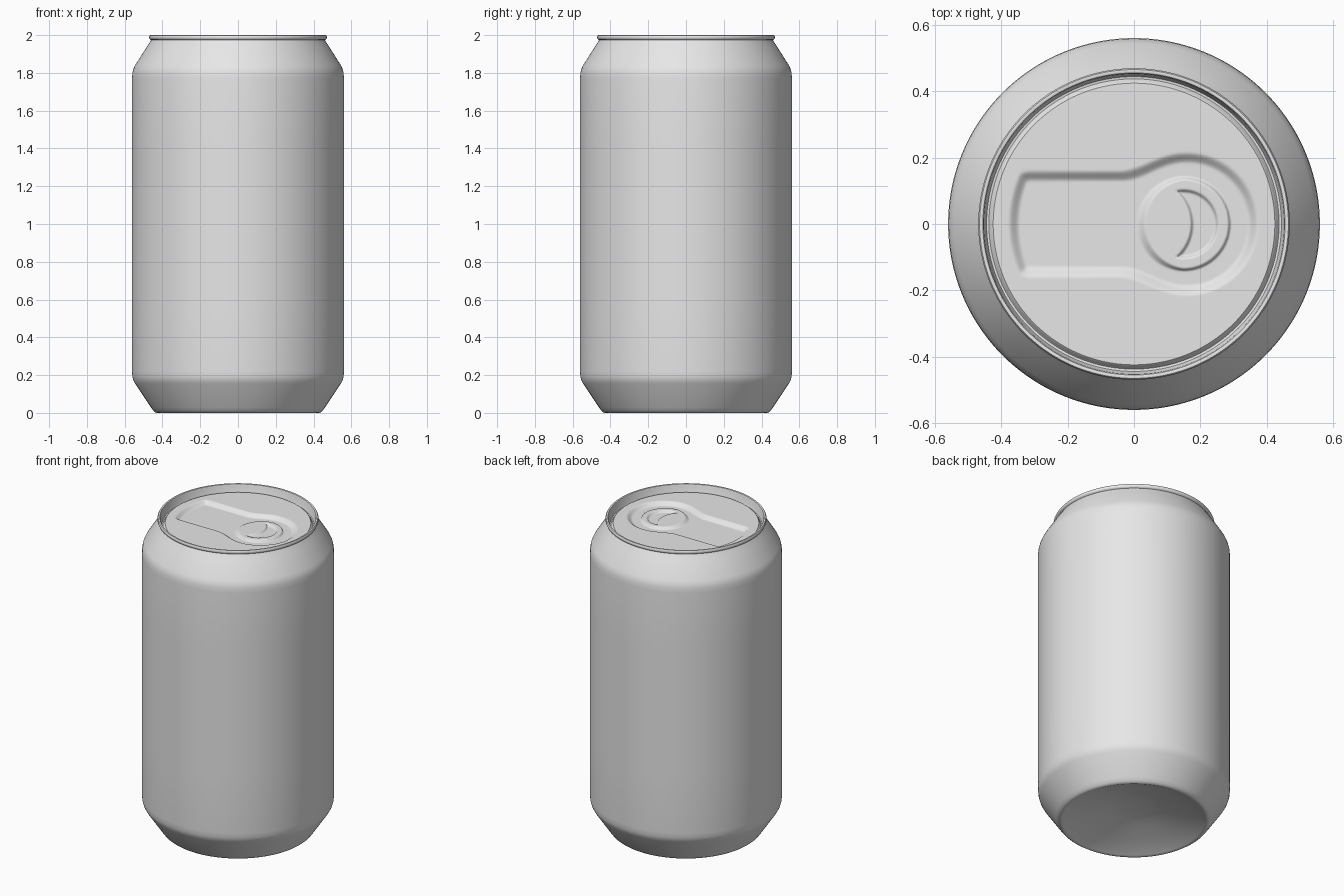
import bpy, bmesh, math
from math import cos, sin, hypot, pi

if "Cube" in bpy.data.objects:
    bpy.data.objects.remove(bpy.data.objects["Cube"])

metal = bpy.data.materials.new("plain grey metal")
metal.diffuse_color = (0.8, 0.8, 0.8, 1)
metal.use_nodes = True
metal.node_tree.nodes["Principled BSDF"].inputs["Base Color"].default_value = metal.diffuse_color


def finish(bm, name, angle):
    bmesh.ops.recalc_face_normals(bm, faces=bm.faces)
    me = bpy.data.meshes.new(name)
    bm.to_mesh(me)
    bm.free()
    me.materials.append(metal)
    ob = bpy.data.objects.new(name, me)
    bpy.context.collection.objects.link(ob)
    bpy.ops.object.select_all(action='DESELECT')
    ob.select_set(True)
    bpy.context.view_layer.objects.active = ob
    bpy.ops.object.shade_smooth_by_angle(angle=math.radians(angle))
    return ob


def lathe(bm, radii, height, n):
    """Rings of radius r; height(i, x, y) gives z. A radius of 0 is a pole."""
    rings = []
    for i, r in enumerate(radii):
        if r == 0:
            rings.append([bm.verts.new((0, 0, height(i, 0, 0)))] * n)
        else:
            pts = [(r * cos(2 * pi * k / n), r * sin(2 * pi * k / n)) for k in range(n)]
            rings.append([bm.verts.new((x, y, height(i, x, y))) for x, y in pts])
    for a, b in zip(rings, rings[1:]):
        for k in range(n):
            j = (k + 1) % n
            quad = list(dict.fromkeys((a[k], a[j], b[j], b[k])))
            bm.faces.new(quad)


# Can body: domed base, tapered foot, wall, shoulder, rolled rim and countersink
LID_R, LID_Z = 0.425, 1.96
profile = [(0, 0.088), (0.10, 0.086), (0.14, 0.08), (0.20, 0.067), (0.30, 0.042),
           (0.38, 0.018), (0.415, 0.004), (0.425, 0), (0.435, 0.001), (0.447, 0.01),
           (0.46, 0.028), (0.545, 0.155), (0.554, 0.172), (0.559, 0.19), (0.561, 0.22),
           (0.561, 0.6), (0.561, 1.0), (0.561, 1.4), (0.561, 1.77), (0.559, 1.80),
           (0.554, 1.82), (0.545, 1.84), (0.48, 1.943), (0.467, 1.962), (0.46, 1.974),
           (0.467, 1.978), (0.47, 1.984), (0.47, 1.993), (0.466, 1.999), (0.461, 2.0),
           (0.456, 1.998), (0.453, 1.99), (0.449, 1.952), (0.445, 1.944), (0.438, 1.943),
           (0.433, 1.948), (0.430, 1.956), (LID_R, LID_Z)]
bm = bmesh.new()
lathe(bm, [p[0] for p in profile], lambda i, x, y: profile[i][1], 160)
finish(bm, "can_body", 40)


# Lid: pressed recess, raised pull tab and crescent finger hole
def step(d, w):
    """1 inside the shape, 0 outside, eased across a wall of width w."""
    t = min(max(0.5 - d / w, 0), 1)
    return t * t * (3 - 2 * t)


def recess(x, y):
    qx, qy = abs(x + 0.11) - 0.20, abs(y) - 0.085
    slot = hypot(max(qx, 0), max(qy, 0)) + min(max(qx, qy), 0) - 0.06
    slot = max(slot, hypot(x, y) - 0.362)
    disc = hypot(x - 0.16, y) - 0.20
    h = max(0.05 - abs(slot - disc), 0) / 0.05
    return min(slot, disc) - h * h * 0.0125


def lid_height(i, x, y):
    z = LID_Z - 0.02 * step(recess(x, y), 0.035)
    d = hypot(x - 0.15, y)
    soft = min(max((0.15 - x) / 0.14, 0), 1)          # tab blends in on its nose side
    z += 0.014 * step(d - 0.138 + 0.012 * soft, 0.008 + 0.03 * soft)
    hole = max(d - 0.10, 0.135 - hypot(x - 0.04, y))
    z -= 0.012 * step(hole, 0.010)
    return z


rings = 110
bm = bmesh.new()
lathe(bm, [LID_R * i / rings for i in range(rings + 1)], lid_height, 320)
finish(bm, "lid_with_pull_tab", 60)
